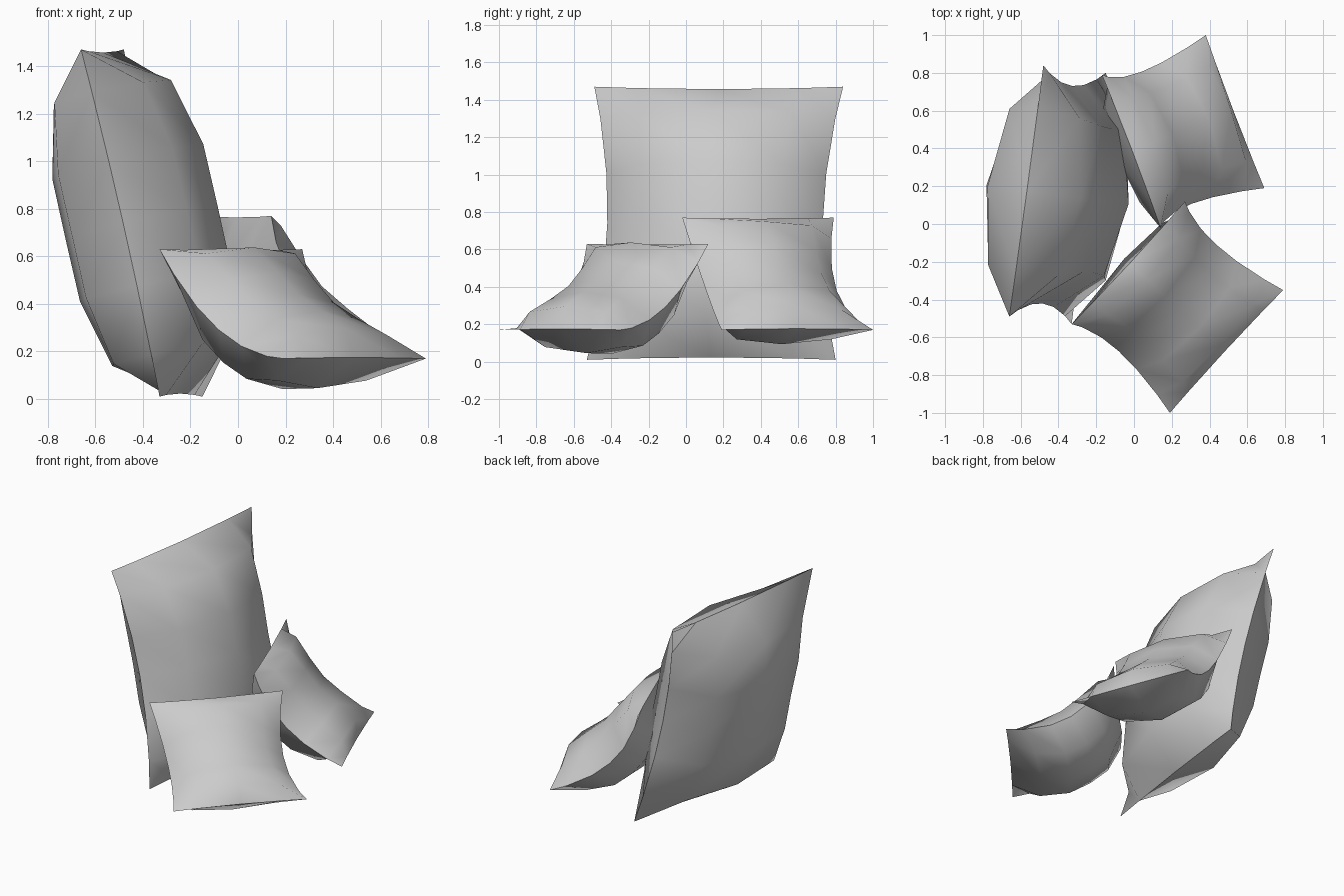
import bpy, bmesh, math
from mathutils import Vector

cube = bpy.data.objects.get("Cube")
if cube:
    bpy.data.objects.remove(cube, do_unlink=True)

# Plain cloth colour
cloth = bpy.data.materials.new("grey cloth")
cloth.use_nodes = True
cloth.diffuse_color = (0.6, 0.6, 0.6, 1)
cloth.node_tree.nodes["Principled BSDF"].inputs["Base Color"].default_value = cloth.diffuse_color

COLUMNS = [0, 0.17, 0.5, 0.83, 1]
ROWS = [0, 0.12, 0.32, 0.5, 0.68, 0.88, 1]


def arch(t, power):
    """Zero at both ends, one in the middle; a higher power is fuller."""
    return 1 - abs(2 * t - 1) ** power


def pillow(name, top_a, top_b, low_a, front, back, pinch, sag, fullness):
    """Two padded sheets joined on a shared seam; the seam sides curve inwards."""
    start, across, down = Vector(top_a), Vector(top_b) - Vector(top_a), Vector(low_a) - Vector(top_a)
    out = down.cross(across).normalized()
    side = across.normalized()
    bm = bmesh.new()

    def sheet(depth):
        grid = []
        for v in ROWS:
            row = []
            for u in COLUMNS:
                p = start + across * u + down * v
                p += side * pinch * (1 - 2 * u) * arch(v, 2)
                p += down.normalized() * pinch * 0.15 * (1 - 2 * v) * arch(u, 2)
                p += out * (depth * arch(u, 3.4) * arch(v, fullness) - sag * arch(v, 2))
                row.append(bm.verts.new(p))
            grid.append(row)
        for r in range(len(ROWS) - 1):
            for c in range(len(COLUMNS) - 1):
                bm.faces.new((grid[r][c], grid[r][c + 1], grid[r + 1][c + 1], grid[r + 1][c]))

    sheet(front)
    sheet(-back)
    bmesh.ops.remove_doubles(bm, verts=bm.verts, dist=0.0005)
    bmesh.ops.recalc_face_normals(bm, faces=bm.faces)
    mesh = bpy.data.meshes.new(name)
    bm.to_mesh(mesh)
    bm.free()
    mesh.materials.append(cloth)
    obj = bpy.data.objects.new(name, mesh)
    bpy.context.collection.objects.link(obj)
    bpy.ops.object.select_all(action="DESELECT")
    obj.select_set(True)
    bpy.context.view_layer.objects.active = obj
    bpy.ops.object.shade_smooth_by_angle(angle=math.radians(60))


# Large upright pillow
pillow("large_pillow", (-0.66, -0.49, 1.47), (-0.48, 0.84, 1.47), (-0.33, -0.53, 0.01),
       0.33, 0.33, 0.09, 0, 5.4)
# Small slumped pillows leaning on it
pillow("front_small_pillow", (-0.33, -0.53, 0.63), (0.27, 0.12, 0.63), (0.19, -1.0, 0.17),
       0.18, 0.22, 0.06, 0.13, 5)
pillow("back_small_pillow", (0.14, -0.02, 0.77), (-0.17, 0.79, 0.77), (0.69, 0.19, 0.17),
       0.18, 0.22, 0.06, 0.13, 5)
